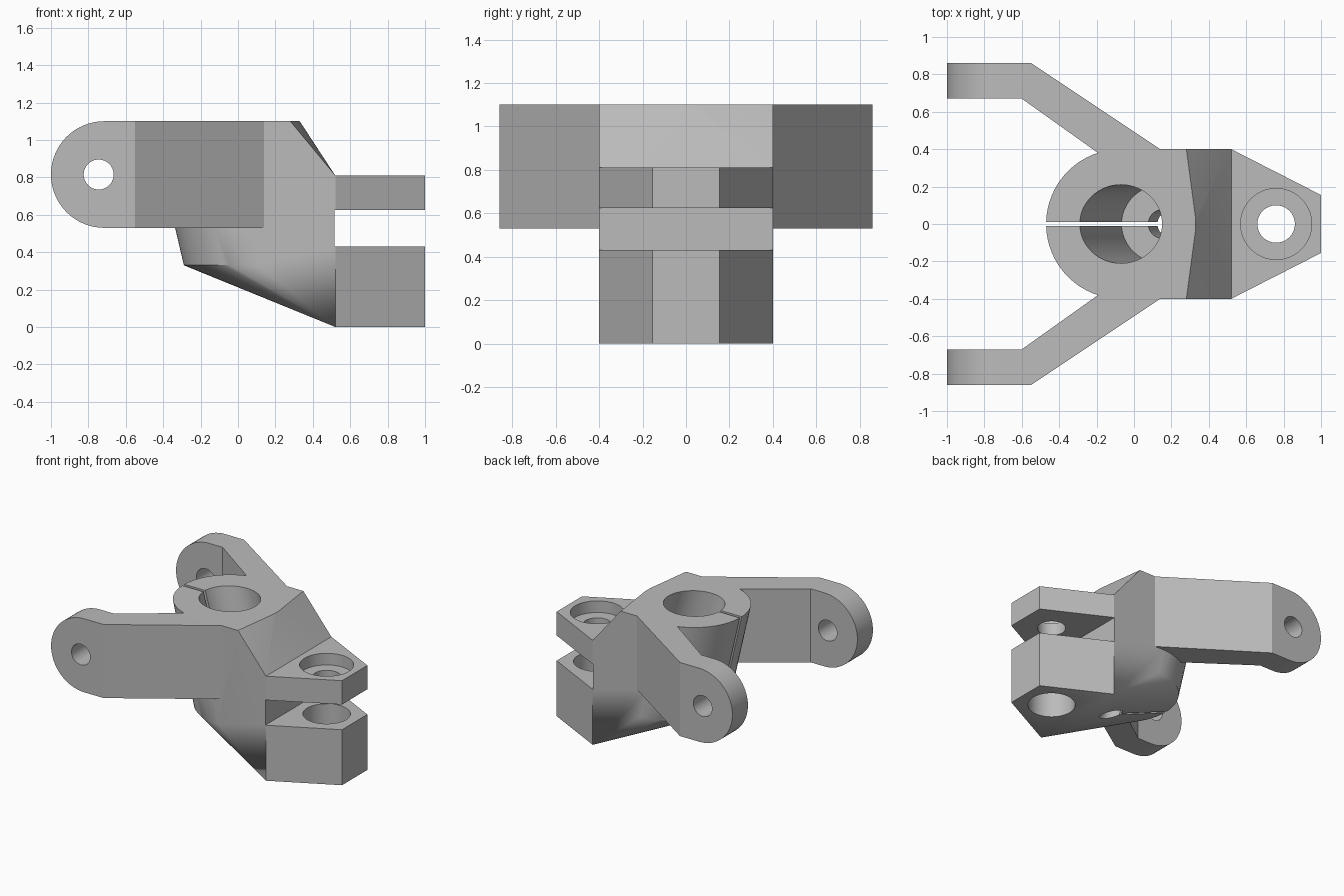
import bpy, bmesh
from math import sin, cos, pi, radians

cube = bpy.data.objects.get("Cube")
if cube:
    bpy.data.objects.remove(cube, do_unlink=True)

grey = bpy.data.materials.new("plain_grey")
grey.use_nodes = True
grey.diffuse_color = (0.5, 0.5, 0.5, 1)
grey.node_tree.nodes["Principled BSDF"].inputs["Base Color"].default_value = (0.5, 0.5, 0.5, 1)

TOP, ARM_LOW, BOSS_LOW = 1.10, 0.53, 0.33


def finish(name, bm):
    bmesh.ops.recalc_face_normals(bm, faces=bm.faces)
    mesh = bpy.data.meshes.new(name)
    bm.to_mesh(mesh)
    bm.free()
    mesh.materials.append(grey)
    obj = bpy.data.objects.new(name, mesh)
    bpy.context.collection.objects.link(obj)
    return obj


def prism(name, outline, axis, lo, hi):
    """Extrude a flat outline along y (outline in xz) or z (outline in xy)."""
    bm = bmesh.new()
    place = (lambda a, b, c: (a, c, b)) if axis == "y" else (lambda a, b, c: (a, b, c))
    face = bm.faces.new([bm.verts.new(place(a, b, lo)) for a, b in outline])
    moved = bmesh.ops.extrude_face_region(bm, geom=[face])["geom"]
    verts = [g for g in moved if isinstance(g, bmesh.types.BMVert)]
    bmesh.ops.translate(bm, verts=verts, vec=place(0, 0, hi - lo))
    return finish(name, bm)


def circle(x, y, rx, ry=None, n=64):
    ry = ry or rx
    return [(x + rx * cos(2 * pi * i / n), y + ry * sin(2 * pi * i / n)) for i in range(n)]


def ring(x, z, rx, ry=None):
    return [(a, b, z) for a, b in circle(x, 0, rx, ry)]


def hull(name, points):
    bm = bmesh.new()
    for p in points:
        bm.verts.new(p)
    out = bmesh.ops.convex_hull(bm, input=bm.verts)
    loose = [v for v in bm.verts if not v.link_faces]
    bmesh.ops.delete(bm, geom=loose, context="VERTS")
    bmesh.ops.dissolve_limit(bm, angle_limit=radians(0.2), verts=bm.verts, edges=bm.edges)
    return finish(name, bm)


def combine(target, tool, operation):
    mod = target.modifiers.new("combine", "BOOLEAN")
    mod.object, mod.operation, mod.solver = tool, operation, "EXACT"
    bpy.context.view_layer.objects.active = target
    bpy.ops.object.modifier_apply(modifier=mod.name)
    bpy.data.objects.remove(tool, do_unlink=True)


# Main body: leaning round boss blended into the block
block = [(x, y, z) for y in (-0.4, 0.4) for x, z in ((0.28, TOP), (0.52, 0.81), (0.52, 0))]
body = hull("clamp_bracket", ring(-0.07, TOP, 0.4) + ring(0.11, BOSS_LOW, 0.4) + block)

# Tapered fork lugs
fork_plan = [(0.45, -0.4), (0.52, -0.4), (1, -0.155), (1, 0.155), (0.52, 0.4), (0.45, 0.4)]
# Only the part beyond the block's face is used, so the slope above stays clean
combine(body, prism("fork", fork_plan[1:5], "z", 0, 0.81), "UNION")

# Two swept arms with rounded, drilled ends
arm_plan = [(-1, 0.86), (-0.55, 0.86), (0.14, 0.4), (0.14, 0.3),
            (-0.08, 0.3), (-0.6, 0.67), (-1, 0.67)]
mid, rad = (TOP + ARM_LOW) / 2, (TOP - ARM_LOW) / 2
nose = [(-1 + rad - rad * sin(pi * i / 32), mid + rad * cos(pi * i / 32)) for i in range(33)]
nose += [(0.3, ARM_LOW), (0.3, TOP)]
for side in (-1, 1):
    arm = prism("arm", [(x, side * y) for x, y in arm_plan], "z", ARM_LOW, TOP)
    combine(arm, prism("nose", nose, "y", -1, 1), "INTERSECT")
    combine(arm, prism("pin_hole", circle(-0.745, mid, 0.08), "y", -1, 1), "DIFFERENCE")
    combine(body, arm, "UNION")

# Fork slot and its holes
slot = [(0.516, 0.43), (1.2, 0.43), (1.2, 0.625), (0.516, 0.625)]
cutters = [
    prism("fork_slot", slot, "y", -0.6, 0.6),
    prism("lower_hole", circle(0.76, 0, 0.167), "z", -0.1, 0.5),
    prism("upper_hole", circle(0.76, 0, 0.1), "z", 0.5, 0.9),
    prism("counterbore", circle(0.76, 0, 0.19), "z", 0.72, 0.9),
]

# Leaning blind bore, small drain hole and clamp slit
def lean(z):
    return -0.07 + 0.29 * (TOP - z)


cutters += [
    hull("bore", ring(lean(1.2), 1.2, 0.22, 0.21) + ring(lean(BOSS_LOW), BOSS_LOW, 0.22, 0.21)),
    hull("drain_hole", ring(lean(0.5), 0.5, 0.077) + ring(lean(0), 0, 0.077)),
    prism("slit", [(-0.7, 1.2), (lean(1.2), 1.2), (lean(0), 0), (-0.7, 0)], "y", -0.012, 0.012),
]
for cutter in cutters:
    combine(body, cutter, "DIFFERENCE")

# Smooth round walls, crisp edges
bpy.ops.object.select_all(action="DESELECT")
body.select_set(True)
bpy.context.view_layer.objects.active = body
bpy.ops.object.shade_smooth_by_angle(angle=radians(25))
